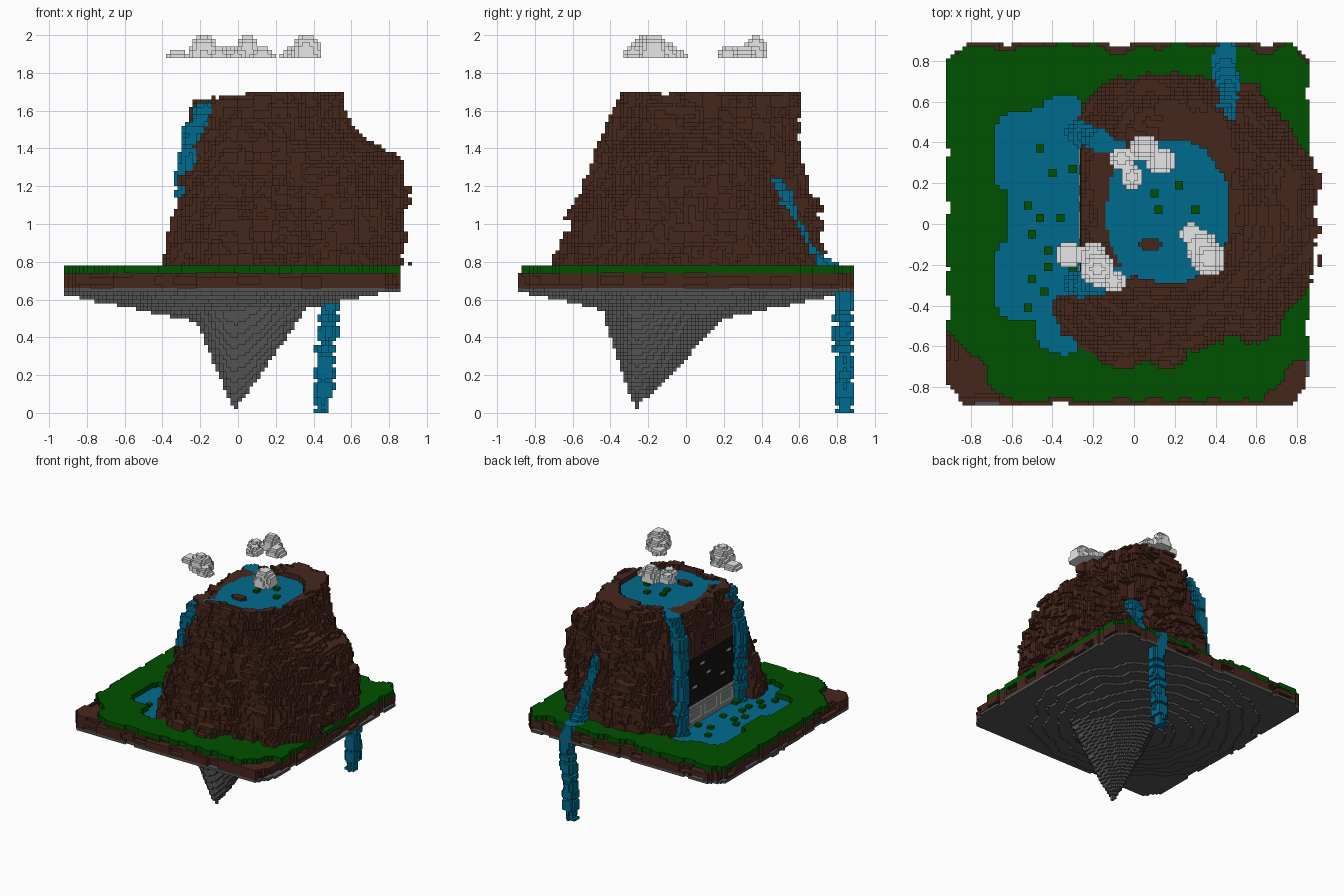
import bpy, math, random
from mathutils import Vector, noise

if "Cube" in bpy.data.objects:
    bpy.data.objects.remove(bpy.data.objects["Cube"])

random.seed(4)
H = 0.02                                   # block size
cells = {}                                 # (i, j, k) -> part name

def material(name, r, g, b):
    m = bpy.data.materials.new(name)
    m.diffuse_color = (r, g, b, 1)
    m.use_nodes = True
    m.node_tree.nodes["Principled BSDF"].inputs["Base Color"].default_value = m.diffuse_color
    return m

GRASS = material("grass green", 0.0, 0.082, 0.0)
EARTH = material("earth brown", 0.062, 0.02, 0.012)
STONE = material("stone grey", 0.085, 0.085, 0.085)
WATER = material("water blue", 0.0, 0.145, 0.27)
CLOUD = material("cloud white", 0.8, 0.8, 0.8)
BLACK = material("gate black", 0.007, 0.007, 0.007)
STEEL = material("gate grey", 0.22, 0.24, 0.23)
PALE = material("pale grey", 0.55, 0.57, 0.56)

def centre(i, j, k):
    return (i + 0.5) * H, j * H, (k + 0.5) * H

def key(x, y, z):
    return math.floor(x / H), round(y / H), math.floor(z / H)

def n(x, y, z, f):
    return noise.noise(Vector((x * f, y * f, z * f)))

def lerp_table(table, t):
    for (a, va), (b, vb) in zip(table, table[1:]):
        if t <= b:
            return va + (vb - va) * max(0, (t - a) / (b - a))
    return table[-1][1]

def stamp(part, points, r):
    """Lay a rough round stream of blocks along a path."""
    for a, b in zip(points, points[1:]):
        a, b = Vector(a), Vector(b)
        steps = max(2, int((b - a).length / H))
        for s in range(steps + 1):
            p = a.lerp(b, s / steps)
            rr = r * random.uniform(0.65, 1.15)
            m = int(rr / H) + 1
            i0, j0, k0 = key(*p)
            for i in range(i0 - m, i0 + m + 1):
                for j in range(j0 - m, min(j0 + m, 44) + 1):
                    for k in range(max(0, k0 - 1), k0 + 1):
                        x, y, z = centre(i, j, k)
                        if math.hypot(x - p.x, y - p.y) < rr:
                            cells[i, j, k] = part

# ---- floating slab: stone underside with off-centre spike, soil and grass ----
def in_pool(x, y):
    d = 0.012 * n(x, y, 0, 14)
    discs = ((-.47, .35, .21), (-.47, -.27, .21), (-.34, .52, .12), (-.36, -.52, .12))
    return (any(((x - a) ** 4 + (y - b) ** 4) ** .25 < r + d for a, b, r in discs[:2])
            or any(math.hypot(x - a, y - b) < r + d for a, b, r in discs[2:])
            or (-.62 + d < x < -.2 and abs(y) < .3))

for i in range(-46, 43):
    for j in range(-44, 45):
        x, y, _ = centre(i, j, 0)
        edge = abs(x + .03) + abs(y)
        chip = 0.05 * n(x, y, 1, 7)
        if edge > 1.68 + chip or max(abs(x + .03), abs(y)) > .888 + 0.6 * chip:
            continue
        bulge = min(.645, .46 + .205 * math.hypot(x + .1, y) + .01 * n(x, y, 3, 6))
        dx, dy = x + .02, y + .27
        u, v = abs(dx) / (.37 if dx > 0 else .22), abs(dy) / (.5 if dy > 0 else .17)
        cone = .53 * (u ** 1.5 + v ** 1.5) ** (1 / 1.5)
        if cone < .1:
            cone *= 1.6 - 6 * cone                          # sharper tip
        if math.hypot(dx, dy) < .011:
            cone = 0
        for k in range(int(min(bulge, cone) / H + 0.5 * (cone > .05)), 33):
            cells[i, j, k] = "stone_underside"
        for k in range(33, 37):
            if max(abs(x + .03), abs(y)) < .9 + .08 * noise.cell(Vector((x * 9 + 40, y * 9 + 40, k // 2))):
                cells[i, j, k] = "soil_layer"
        corner = 1.66 if y > 0 else (1.42 if x < 0 else 1.52)
        if abs(y) < .865 + 1.5 * chip and edge < corner + 2 * chip:
            for k in (37, 38):
                cells[i, j, k] = "grass_layer"
        if in_pool(x, y):
            cells.pop((i, j, 38), None)
            cells.pop((i, j, 37), None)
            cells[i, j, 36] = "lower_pool"

# ---- mountain: radii around (.15, .05) at 22.5 degree steps, per height ----
RINGS = [
    (.78, (.70, .75, .79, .73, .69, .70, .62, .55, .45, .55, .76, .80, .72, .66, .80, .77)),
    (1.1, (.75, .74, .60, .63, .64, .65, .58, .50, .44, .50, .70, .69, .63, .60, .74, .75)),
    (1.34, (.73, .70, .56, .56, .53, .53, .53, .45, .42, .47, .56, .57, .53, .53, .64, .70)),
    (1.5, (.41, .47, .54, .57, .55, .52, .50, .44, .41, .44, .52, .52, .47, .46, .45, .42)),
    (1.72, (.38, .41, .48, .57, .55, .50, .46, .40, .36, .40, .45, .42, .39, .39, .40, .38))]
for k in range(36, 85):
    z = (k + .5) * H
    radii = [lerp_table([(h, r[a]) for h, r in RINGS], z) for a in range(16)]
    for i in range(-27, 46):
        for j in range(-41, 41):
            x, y, _ = centre(i, j, k)
            if x < -.26 and -.35 < y < .45:
                continue                                   # flat gate wall
            if k < 39 and x > 0:
                continue                                   # stands on the slab
            if x > .38 and z < 1.24 and y > .46 + (1.22 - z) * .58:
                continue                                   # gully for rear stream
            t = math.atan2(y - .05, x - .15) / math.tau * 16 % 16
            a = int(t) % 16
            r = radii[a] + (radii[(a + 1) % 16] - radii[a]) * (t - int(t))
            r += .05 * n(x, y, z, 6) + .025 * n(x, y, z + 3, 17)
            r += .035 * (noise.cell(Vector((x / .09 + 50, y / .09 + 50, z / .06 + 50))) - .5)
            gate = x < -.1 and -.3 < y < .4 and z < 1.3
            top = 1.66 + .05 * min(1, max(0, (x + .1) / .35)) + .02 * n(x, y, 0, 15)
            if gate or (math.hypot(x - .15, y - .05) < r and z < top):
                cells[i, j, k] = "mountain"

# ---- summit lake, nearly level with the rim, with a small rock ----
for i in range(-10, 26):
    for j in range(-20, 26):
        x, y, _ = centre(i, j, 0)
        d = (abs(x - .165) / .3) ** 2.4 + (abs(y - .06) / .345) ** 2.4
        if d < 1 + .15 * n(x, y, 5, 9):
            for k in range(83, 86):
                cells.pop((i, j, k), None)
            for k in (81, 82):
                cells[i, j, k] = "summit_lake"
            if math.hypot((x - .08) / .055, (y + .1) / .035) < 1:
                cells[i, j, 83] = "lake_rock"

# ---- waterfalls ----
stamp("gate_waterfall_rear", [(-.04, .37, 1.65), (-.18, .41, 1.64), (-.24, .43, 1.54),
      (-.26, .44, 1.3), (-.27, .45, .74)], .055)
stamp("gate_waterfall_front", [(-.06, -.25, 1.65), (-.17, -.29, 1.62), (-.24, -.30, 1.5),
      (-.27, -.30, 1.28), (-.28, -.29, .74)], .055)
stamp("rear_stream", [(.42, .48, 1.22), (.44, .52, 1.1), (.46, .57, 1.0), (.47, .62, .9),
      (.46, .69, .82), (.44, .78, .775), (.45, .86, .775)], .055)
stamp("rear_waterfall", [(.46, .84, .76), (.49, .84, .58), (.47, .835, .4), (.45, .84, .1)], .052)
stamp("rear_waterfall", [(.45, .84, .1), (.445, .84, .0)], .038)

# ---- lily pads ----
LOWER = [(-.45, .38), (-.4, .26), (-.3, .27), (-.51, .1), (-.36, .04), (-.45, .03), (-.5, -.05),
         (-.41, -.11), (-.3, -.19), (-.3, -.25), (-.42, -.2), (-.49, -.26), (-.44, -.33), (-.51, -.4)]
UPPER = [(.1, .17), (.23, .21), (.13, .08), (.3, .08)]
for pads, z in ((LOWER, .75), (UPPER, 1.67)):
    for x, y in pads:
        i, j, k = key(x, y, z)
        for di, dj in ((0, 0), (-1, 0), (0, -1), (-1, -1)):
            cells[i + di, j + dj, k] = "lily_pads"

# ---- clouds: flat-bottomed block domes (x, y, radius, height) ----
CLOUDS = {
    "cloud_rear": [(-.06, .32, .06, .06), (.05, .37, .07, .12), (.13, .31, .07, .06), (-.01, .23, .06, .06)],
    "cloud_front": [(-.32, -.15, .06, .05), (-.2, -.15, .065, .06), (-.18, -.22, .085, .12), (-.1, -.28, .055, .06)],
    "cloud_right": [(.28, -.05, .055, .05), (.33, -.11, .08, .08), (.365, -.17, .085, .13)]}
for part, domes in CLOUDS.items():
    for a, b, r, h in domes:
        for i in range(-24, 26):
            for j in range(-20, 26):
                for k in range(94, 100):
                    x, y, z = centre(i, j, k)
                    if ((x - a) ** 2 + (y - b) ** 2) / r ** 2 + ((z - 1.88) / h) ** 2 < 1:
                        cells[i, j, k] = part

# ---- turn block sets into meshes, keeping only the open faces ----
SIDES = {(1, 0, 0): ((1, 0, 0), (1, 1, 0), (1, 1, 1), (1, 0, 1)),
         (-1, 0, 0): ((0, 0, 0), (0, 0, 1), (0, 1, 1), (0, 1, 0)),
         (0, 1, 0): ((0, 1, 0), (0, 1, 1), (1, 1, 1), (1, 1, 0)),
         (0, -1, 0): ((0, 0, 0), (1, 0, 0), (1, 0, 1), (0, 0, 1)),
         (0, 0, 1): ((0, 0, 1), (1, 0, 1), (1, 1, 1), (0, 1, 1)),
         (0, 0, -1): ((0, 0, 0), (0, 1, 0), (1, 1, 0), (1, 0, 0))}
PAINT = {"stone_underside": STONE, "soil_layer": EARTH, "mountain": EARTH, "lake_rock": EARTH,
         "grass_layer": GRASS, "lily_pads": GRASS, **{c: CLOUD for c in CLOUDS}}
meshes = {}
for (i, j, k), part in cells.items():
    verts, faces = meshes.setdefault(part, ({}, []))
    for (a, b, c), quad in SIDES.items():
        if (i + a, j + b, k + c) not in cells:
            faces.append([verts.setdefault((i + p, j + q, k + s), len(verts)) for p, q, s in quad])

def add_object(name, verts, faces, mat):
    me = bpy.data.meshes.new(name)
    me.from_pydata(verts, [], faces)
    me.materials.append(mat)
    bpy.context.collection.objects.link(bpy.data.objects.new(name, me))

for part, (verts, faces) in meshes.items():
    add_object(part, [(a * H, (b - .5) * H, c * H) for a, b, c in verts], faces, PAINT.get(part, WATER))

# ---- gate on the left face: dark upper panel, grey framed base ----
def plate(name, y0, y1, z0, z1, thick, mat):
    lo, hi = (-.26 - thick, y0, z0), (-.26, y1, z1)
    corner = [tuple((lo, hi)[b[c]][c] for c in range(3))
              for b in [(p, q, s) for p in (0, 1) for q in (0, 1) for s in (0, 1)]]
    quads = [[4 * v[0] + 2 * v[1] + v[2] for v in q] for q in SIDES.values()]
    add_object(name, corner, quads, mat)

plate("gate_dark_panel", -.28, .4, .91, 1.28, .004, BLACK)
plate("gate_base", -.28, .4, .74, .91, .004, STEEL)
plate("gate_ledge", -.28, .4, .9, .91, .009, PALE)
for y in (-.22, -.02, .18):
    plate("gate_frame", y, y + .16, .78, .875, .006, PALE)
    plate("gate_window", y + .012, y + .148, .792, .863, .008, STEEL)
for y, z in ((-.2, 1.18), (-.12, 1.02), (.06, 1.1), (.14, 1.2), (.24, 1.04)):
    plate("gate_mark", y, y + .05, z, z + .018, .006, PALE)
